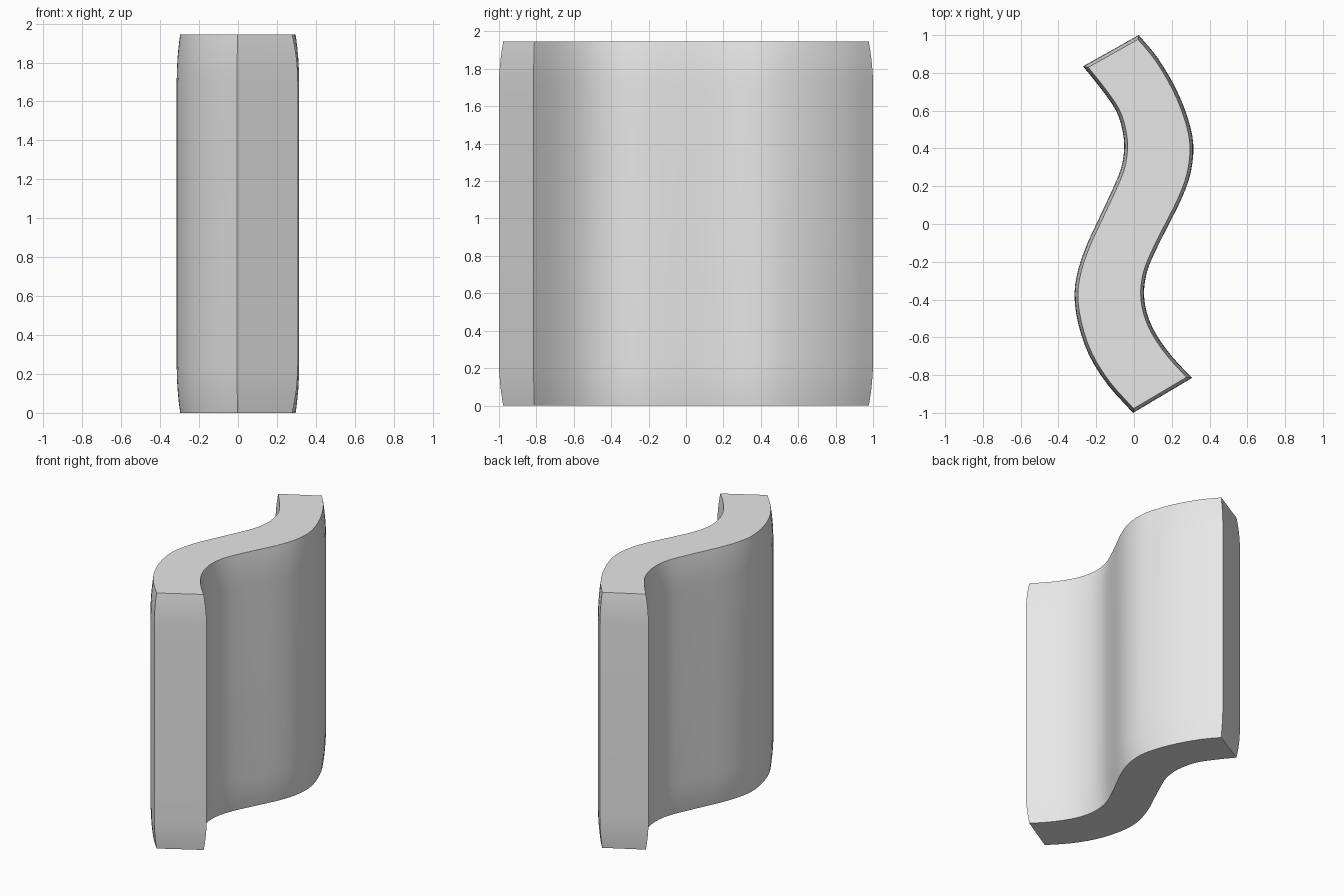
import bpy
import bmesh
import math
from mathutils import Vector

if "Cube" in bpy.data.objects:
    bpy.data.objects.remove(bpy.data.objects["Cube"])

HEIGHT = 1.945
INSET = 0.018      # how far the outline shrinks at top and bottom
EASE = 0.24        # height of the eased rim

# Plan outline: two wavy sides running from back to front
RIGHT = [(0.025, 1.0), (0.125, 0.88), (0.22, 0.72), (0.285, 0.56), (0.314, 0.42),
         (0.30, 0.27), (0.25, 0.13), (0.18, -0.01), (0.115, -0.14), (0.07, -0.25),
         (0.053, -0.36), (0.068, -0.47), (0.115, -0.58), (0.20, -0.70), (0.307, -0.815)]
LEFT = [(-0.27, 0.835), (-0.17, 0.71), (-0.095, 0.60), (-0.062, 0.50), (-0.052, 0.40),
        (-0.07, 0.29), (-0.12, 0.17), (-0.19, 0.02), (-0.25, -0.11), (-0.295, -0.24),
        (-0.315, -0.37), (-0.297, -0.52), (-0.24, -0.69), (-0.14, -0.85), (-0.005, -1.0)]


def smooth_path(points, steps=3):
    """Catmull-Rom curve through the points."""
    p = [Vector(q) for q in points]
    p = [2 * p[0] - p[1]] + p + [2 * p[-1] - p[-2]]
    path = []
    for i in range(1, len(p) - 2):
        a, b, c, d = p[i - 1:i + 3]
        for s in range(steps):
            t = s / steps
            path.append(0.5 * (2 * b + (c - a) * t + (2 * a - 5 * b + 4 * c - d) * t * t
                               + (3 * b - a - 3 * c + d) * t ** 3))
    path.append(p[-2])
    return path


def shrink(loop, amount):
    """Mitred inward offset of a clockwise outline."""
    result = []
    for i, p in enumerate(loop):
        e1 = (p - loop[i - 1]).normalized()
        e2 = (loop[(i + 1) % len(loop)] - p).normalized()
        n1, n2 = Vector((e1.y, -e1.x)), Vector((e2.y, -e2.x))
        result.append(p + (n1 + n2) * amount / (1 + n1.dot(n2)))
    return result


outline = smooth_path(RIGHT) + smooth_path(LEFT)[::-1]

# Ring heights and insets, mirrored for the top rim
rim = [(EASE * t, INSET * (1 - t) ** 2) for t in (0, 0.12, 0.28, 0.5, 0.75, 1)]
rings = rim + [(HEIGHT - z, inset) for z, inset in reversed(rim)]

# Wavy slab
bm = bmesh.new()
layers = [[bm.verts.new((p.x, p.y, z)) for p in shrink(outline, inset)]
          for z, inset in rings]
count = len(outline)
for low, high in zip(layers, layers[1:]):
    for i in range(count):
        j = (i + 1) % count
        bm.faces.new((low[i], low[j], high[j], high[i]))
bm.faces.new(layers[0])
bm.faces.new(layers[-1])
bmesh.ops.recalc_face_normals(bm, faces=bm.faces)

mesh = bpy.data.meshes.new("wavy_slab")
bm.to_mesh(mesh)
bm.free()
slab = bpy.data.objects.new("wavy_slab", mesh)
bpy.context.collection.objects.link(slab)

grey = bpy.data.materials.new("light_grey")
grey.diffuse_color = (0.8, 0.8, 0.8, 1)
grey.use_nodes = True
grey.node_tree.nodes["Principled BSDF"].inputs["Base Color"].default_value = grey.diffuse_color
mesh.materials.append(grey)

bpy.context.view_layer.objects.active = slab
slab.select_set(True)
bpy.ops.object.shade_smooth_by_angle(angle=math.radians(30))
